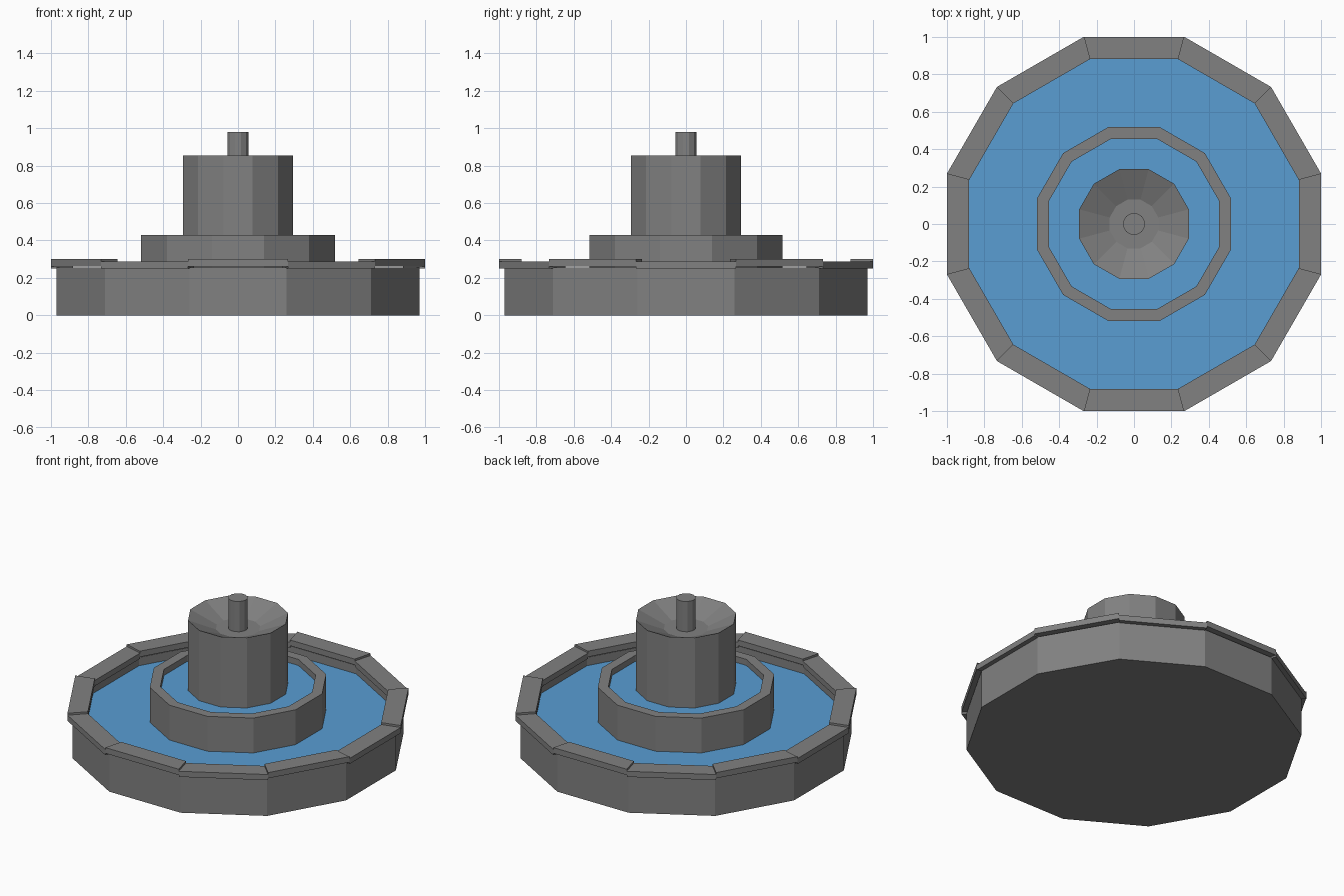
import bpy, bmesh, math

if "Cube" in bpy.data.objects:
    bpy.data.objects.remove(bpy.data.objects["Cube"])

SIDES = 12
STEP = 2 * math.pi / SIDES


def material(name, rgb):
    m = bpy.data.materials.new(name)
    m.diffuse_color = (*rgb, 1)
    m.use_nodes = True
    m.node_tree.nodes["Principled BSDF"].inputs["Base Color"].default_value = m.diffuse_color
    return m


stone = material("grey stone", (0.22, 0.22, 0.22))
water = material("blue water", (0.10, 0.34, 0.65))


def corner(flat, k, z):
    """Corner k of a twelve-sided ring whose flats lie at distance 'flat'."""
    r = flat / math.cos(STEP / 2)
    a = (k + 0.5) * STEP
    return (r * math.cos(a), r * math.sin(a), z)


def finish(name, bm, mat):
    bmesh.ops.recalc_face_normals(bm, faces=bm.faces)
    mesh = bpy.data.meshes.new(name)
    bm.to_mesh(mesh)
    bm.free()
    mesh.materials.append(mat)
    obj = bpy.data.objects.new(name, mesh)
    bpy.context.collection.objects.link(obj)
    return obj


def turned(name, profile, mat):
    """Closed faceted solid from (flat distance, height) steps, capped at both ends."""
    bm = bmesh.new()
    rings = [[bm.verts.new(corner(f, k, z)) for k in range(SIDES)] for f, z in profile]
    for lo, hi in zip(rings, rings[1:]):
        for k in range(SIDES):
            j = (k + 1) % SIDES
            bm.faces.new((lo[k], lo[j], hi[j], hi[k]))
    bm.faces.new(rings[0])
    bm.faces.new(rings[-1])
    return finish(name, bm, mat)


def pool_water(name, flat, z):
    bm = bmesh.new()
    bm.faces.new([bm.verts.new(corner(flat, k, z)) for k in range(SIDES)])
    return finish(name, bm, water)


# Lower basin with its pool
turned("lower_basin", [(0.97, 0), (0.97, 0.255), (0.89, 0.255), (0.89, 0.15)], stone)
pool_water("lower_water", 0.89, 0.20)

# Mitred coping slabs, alternating slightly in height
for k in range(SIDES):
    bottom, top = (0.262, 0.30) if k % 2 == 0 else (0.25, 0.287)
    bm = bmesh.new()
    quads = []
    for z in (bottom, top):
        quads.append([bm.verts.new(corner(f, n, z))
                      for f, n in ((0.88, k), (1.0, k), (1.0, k + 1), (0.88, k + 1))])
    for q in quads:
        bm.faces.new(q)
    for i in range(4):
        j = (i + 1) % 4
        bm.faces.new((quads[0][i], quads[0][j], quads[1][j], quads[1][i]))
    finish(f"coping_slab_{k + 1}", bm, stone)

# Raised inner basin with its pool
turned("upper_basin", [(0.517, 0.15), (0.517, 0.43), (0.455, 0.43), (0.455, 0.34)], stone)
pool_water("upper_water", 0.455, 0.39)

# Central column with a dished top, and the spout standing in it
turned("column", [(0.293, 0.34), (0.293, 0.853), (0.13, 0.78)], stone)
turned("spout", [(0.057, 0.77), (0.057, 0.98)], stone)
